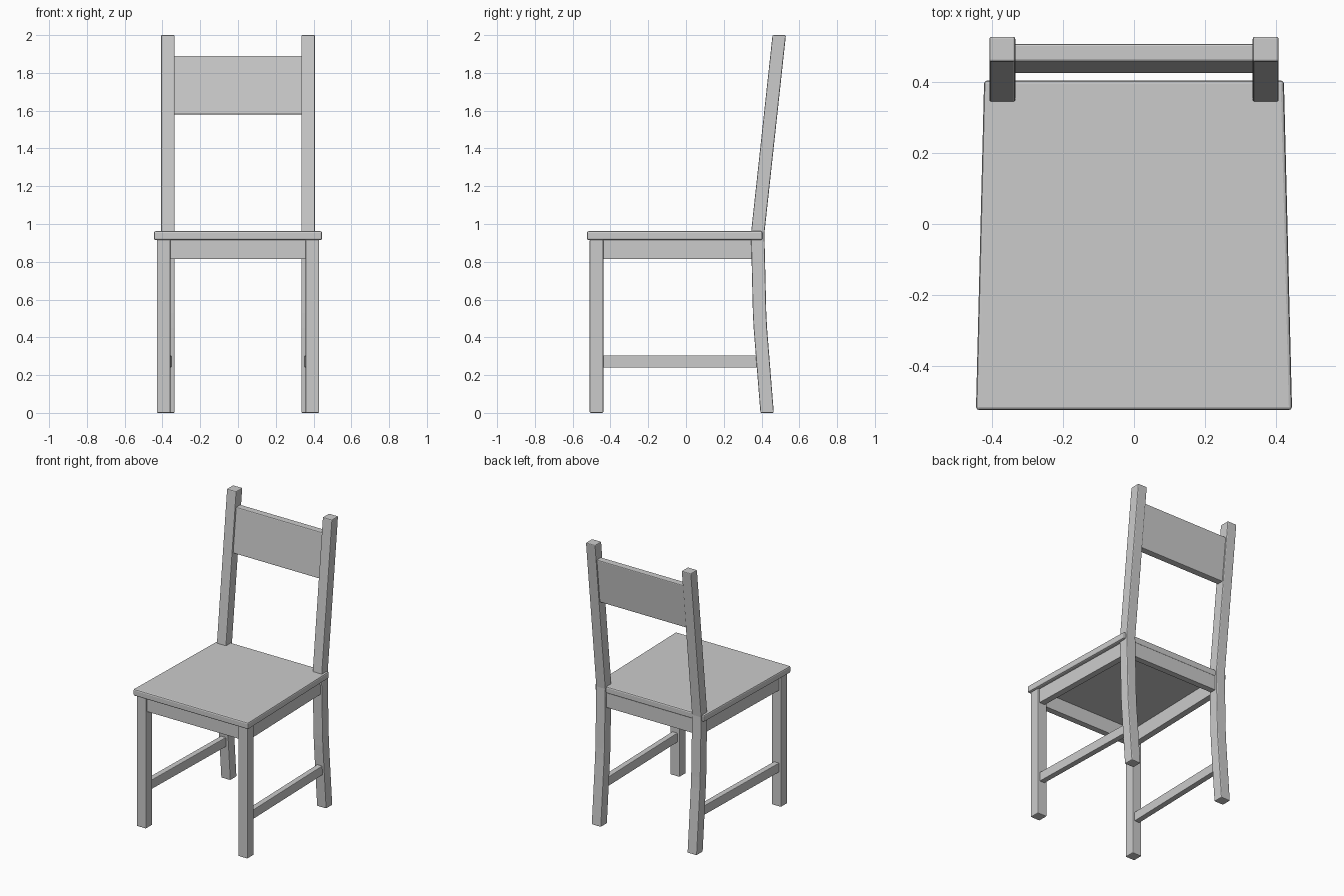
import bpy, bmesh
from mathutils import Vector

if "Cube" in bpy.data.objects:
    bpy.data.objects.remove(bpy.data.objects["Cube"])


def prism(name, outline, offset, bevel=0.006, mirror=False):
    """Extrude a planar 3D outline along offset, soften edges, optionally mirror in x."""
    bm = bmesh.new()
    face = bm.faces.new([bm.verts.new(p) for p in outline])
    ext = bmesh.ops.extrude_face_region(bm, geom=[face])
    verts = [g for g in ext["geom"] if isinstance(g, bmesh.types.BMVert)]
    bmesh.ops.translate(bm, verts=verts, vec=Vector(offset))
    bmesh.ops.recalc_face_normals(bm, faces=bm.faces)
    mesh = bpy.data.meshes.new(name)
    bm.to_mesh(mesh)
    bm.free()
    ob = bpy.data.objects.new(name, mesh)
    bpy.context.collection.objects.link(ob)
    bev = ob.modifiers.new("soft_edges", "BEVEL")
    bev.width = bevel
    bev.segments = 2
    bev.limit_method = "ANGLE"
    if mirror:
        ob.modifiers.new("both_sides", "MIRROR").use_mirror_merge = False
    return ob


def plan(name, xy, z0, z1, **kw):
    return prism(name, [(x, y, z0) for x, y in xy], (0, 0, z1 - z0), **kw)


def side(name, yz, x0, x1, **kw):
    return prism(name, [(x0, y, z) for y, z in yz], (x1 - x0, 0, 0), **kw)


def rail(name, z0, z1, xf, xb, yf, yb, t, **kw):
    """Side rail that follows the seat taper, thickness t."""
    h = t / 2
    return plan(name, [(xf - h, yf), (xf + h, yf), (xb + h, yb), (xb - h, yb)],
                z0, z1, mirror=True, **kw)


# Tapered seat
plan("seat", [(-0.446, -0.525), (0.446, -0.525), (0.423, 0.405), (-0.423, 0.405)],
     0.915, 0.962, bevel=0.009)

# Straight front legs
plan("front_legs", [(0.357, -0.51), (0.43, -0.51), (0.43, -0.438), (0.357, -0.438)],
     0, 0.918, mirror=True)

# Bent back legs that continue up as the back posts
front_edge = [(0.394, 0), (0.358, 0.45), (0.354, 0.53), (0.344, 0.95), (0.458, 2.0)]
back_edge = [(y + 0.071, z) for y, z in reversed(front_edge)]
side("back_legs", front_edge + back_edge, 0.335, 0.408, mirror=True)

# Aprons under the seat
rail("side_aprons", 0.815, 0.918, 0.394, 0.373, -0.45, 0.36, 0.045, bevel=0.003)
for name, y, half in (("front_apron", -0.474, 0.365), ("back_apron", 0.381, 0.345)):
    plan(name, [(-half, y - 0.022), (half, y - 0.022), (half, y + 0.022), (-half, y + 0.022)],
         0.815, 0.918, bevel=0.003)

# Low side stretchers
rail("side_stretchers", 0.24, 0.305, 0.394, 0.373, -0.45, 0.385, 0.04, bevel=0.004)

# Leaning backrest board
side("backrest", [(0.425, 1.58), (0.459, 1.89), (0.508, 1.89), (0.474, 1.58)], -0.345, 0.345)
